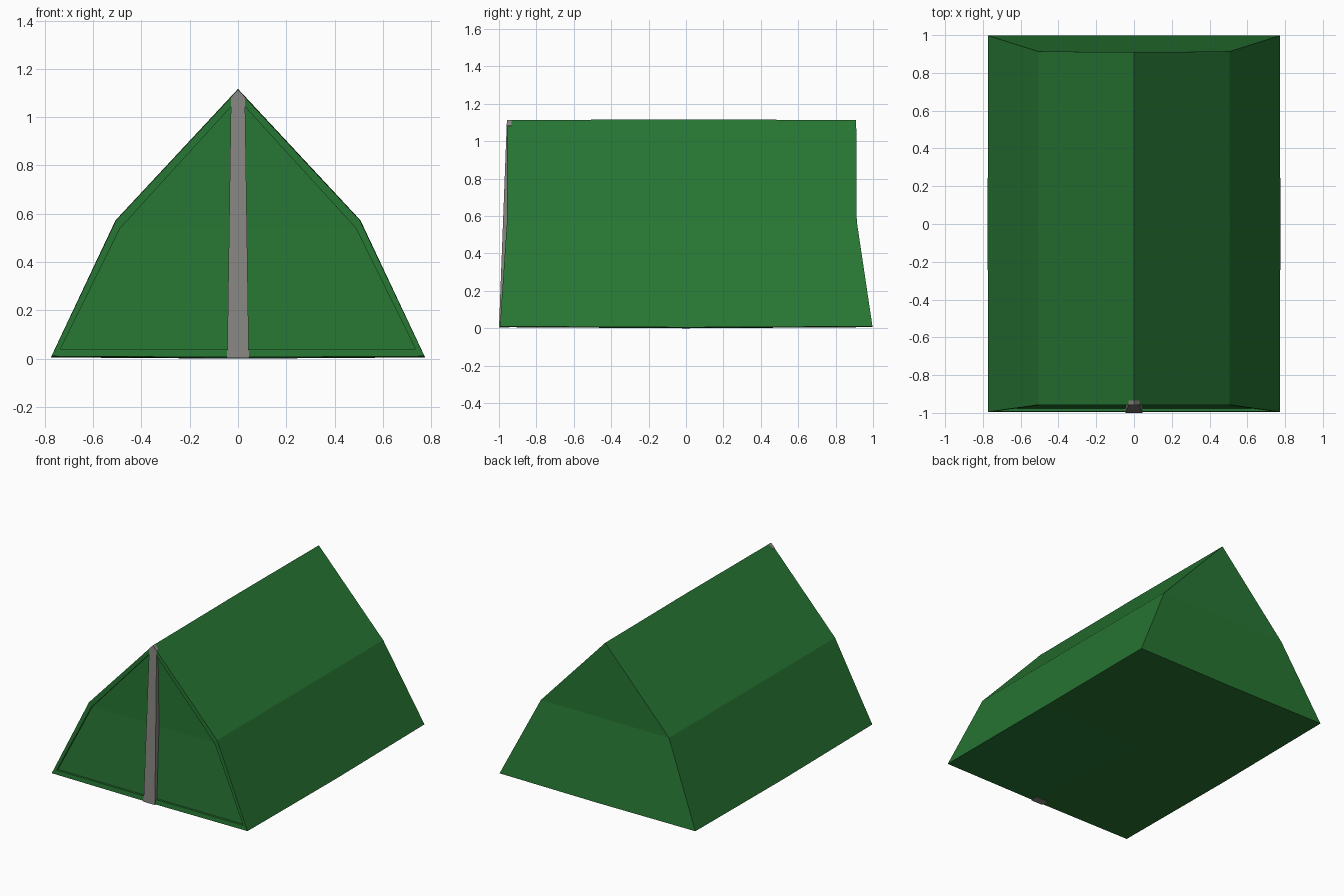
import bpy, bmesh

if "Cube" in bpy.data.objects:
    bpy.data.objects.remove(bpy.data.objects["Cube"])


def material(name, rgb):
    m = bpy.data.materials.new(name)
    m.diffuse_color = (*rgb, 1)
    m.use_nodes = True
    m.node_tree.nodes["Principled BSDF"].inputs["Base Color"].default_value = m.diffuse_color
    return m


GREEN = material("green canvas", (0.02, 0.18, 0.033))
GREY = material("grey pole", (0.25, 0.238, 0.22))


def finish(bm, name, mat):
    bmesh.ops.recalc_face_normals(bm, faces=bm.faces)
    me = bpy.data.meshes.new(name)
    bm.to_mesh(me)
    bm.free()
    me.materials.append(mat)
    ob = bpy.data.objects.new(name, me)
    bpy.context.collection.objects.link(ob)
    return ob


def ring(bm, corner, eave, apex, floor_z):
    """Tent cross-section from (x, y, z) half-profile points, with a floor midpoint."""
    (cx, cy, cz), (ex, ey, ez), (ay, az) = corner, eave, apex
    pts = [(-cx, cy, cz), (-ex, ey, ez), (0, ay, az), (ex, ey, ez),
           (cx, cy, cz), (0, cy, floor_z)]
    return [bm.verts.new(p) for p in pts]


def bridge(bm, a, b):
    for i in range(len(a)):
        j = (i + 1) % len(a)
        bm.faces.new((a[i], a[j], b[j], b[i]))


def cap(bm, r):
    # lower wall and upper gable
    bm.faces.new((r[0], r[1], r[3], r[4]))
    bm.faces.new((r[1], r[2], r[3]))
    bm.faces.new((r[0], r[4], r[5]))


# Canvas body: back, middle, front, front lip, recessed door panel
bm = bmesh.new()
rings = [
    ring(bm, (0.772, 0.997, 0.01), (0.505, 0.913, 0.572), (0.91, 1.113), 0.006),
    ring(bm, (0.775, 0.0, 0.005), (0.507, 0.0, 0.573), (0.0, 1.117), 0.0),
    ring(bm, (0.772, -0.995, 0.01), (0.505, -0.957, 0.572), (-0.957, 1.113), 0.006),
    ring(bm, (0.735, -0.992, 0.04), (0.488, -0.957, 0.54), (-0.957, 1.075), 0.04),
    ring(bm, (0.735, -0.977, 0.04), (0.488, -0.942, 0.54), (-0.942, 1.075), 0.04),
]
for a, b in zip(rings, rings[1:]):
    bridge(bm, a, b)
cap(bm, rings[0])
cap(bm, rings[-1])
bmesh.ops.dissolve_degenerate(bm, dist=0.0001, edges=bm.edges)
finish(bm, "tent_canvas", GREEN)

# Tapered front pole with a pointed top
bm = bmesh.new()
outline = [(-0.045, 0.003), (0.045, 0.003), (0.029, 1.083), (0, 1.114), (-0.029, 1.083)]
front = [bm.verts.new((x, -1.0 + 0.038 * z, z)) for x, z in outline]
back = [bm.verts.new((x, -0.945 + 0.01 * z, z)) for x, z in outline]
bm.faces.new(front)
bm.faces.new(back[::-1])
bridge(bm, front, back)
finish(bm, "front_pole", GREY)
